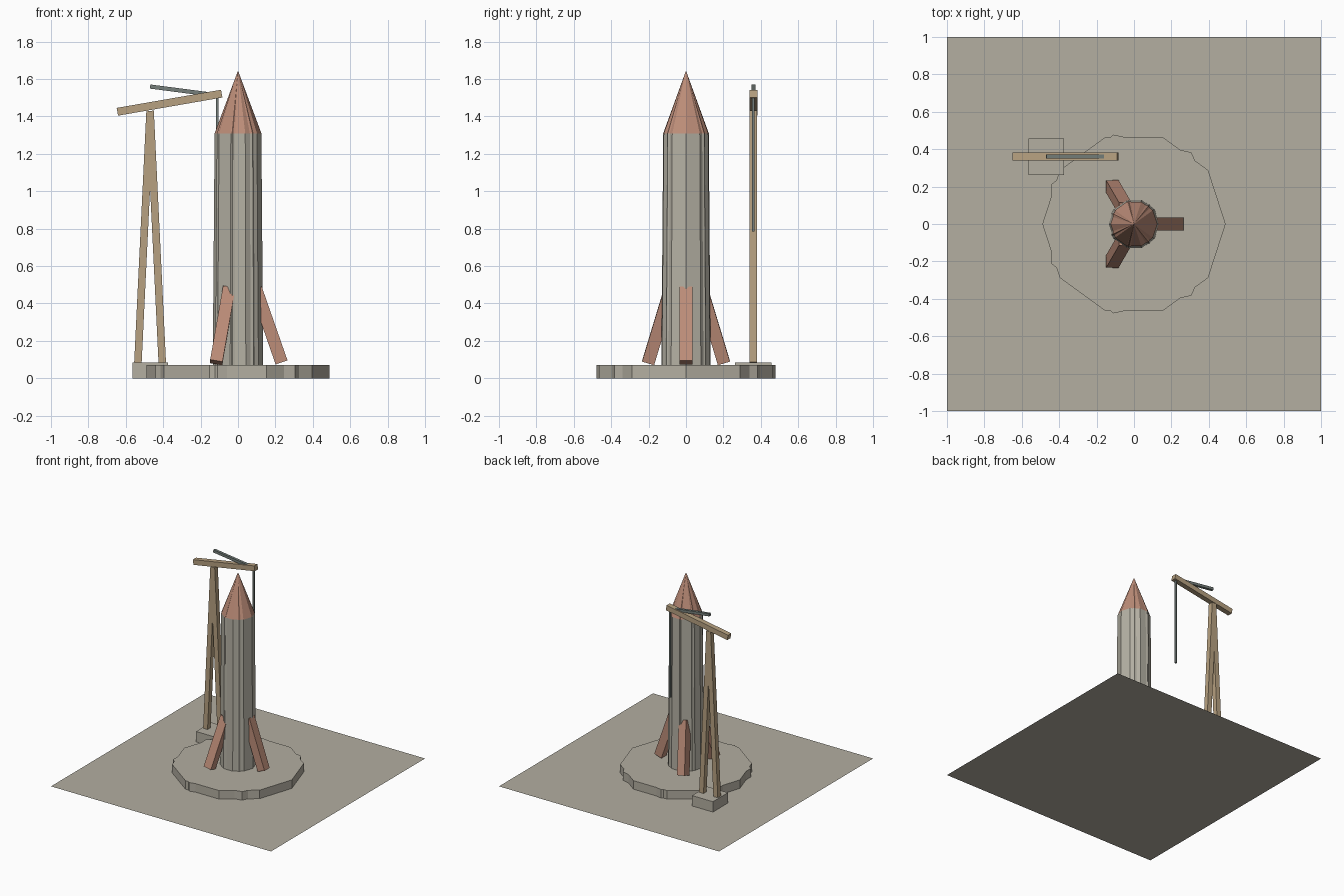
import bpy
import bmesh
from math import cos, sin, pi
from mathutils import Vector, Matrix

cube = bpy.data.objects.get("Cube")
if cube:
    bpy.data.objects.remove(cube, do_unlink=True)


def material(name, srgb):
    color = [(c / 255) ** 2.2 for c in srgb] + [1]
    mat = bpy.data.materials.new(name)
    mat.use_nodes = True
    mat.diffuse_color = color
    mat.node_tree.nodes["Principled BSDF"].inputs["Base Color"].default_value = color
    return mat


concrete = material("concrete", (178, 173, 160))
hull_grey = material("hull grey", (180, 176, 163))
rust = material("rust red", (188, 140, 120))
timber = material("timber", (182, 160, 128))
steel = material("steel", (117, 126, 122))


def finish(name, bm, mat):
    bmesh.ops.recalc_face_normals(bm, faces=bm.faces)
    mesh = bpy.data.meshes.new(name)
    bm.to_mesh(mesh)
    bm.free()
    mesh.materials.append(mat)
    obj = bpy.data.objects.new(name, mesh)
    bpy.context.collection.objects.link(obj)
    return obj


def faceted(name, mat, z0, z1, r0, r1):
    """Ten-sided and seven-sided shells sharing one axis, first corner on +x."""
    bm = bmesh.new()
    for sides in (10, 7):
        def ring(r, z):
            return [bm.verts.new((r * cos(2 * pi * i / sides),
                                  r * sin(2 * pi * i / sides), z))
                    for i in range(sides)]
        low = ring(r0, z0)
        bm.faces.new(low)
        if r1:
            high = ring(r1, z1)
            bm.faces.new(high)
        else:
            tip = bm.verts.new((0, 0, z1))
        for i in range(sides):
            j = (i + 1) % sides
            if r1:
                bm.faces.new((low[i], low[j], high[j], high[i]))
            else:
                bm.faces.new((low[i], low[j], tip))
    return finish(name, bm, mat)


def beam(name, mat, start, end, width):
    """Square bar running between two points."""
    a, b = Vector(start), Vector(end)
    along = b - a
    # lean the bar in the shortest way from vertical
    turn = Vector((0, 0, 1)).rotation_difference(along).to_matrix().to_4x4()
    bm = bmesh.new()
    bmesh.ops.create_cube(bm, size=1, matrix=(
        Matrix.Translation((a + b) / 2) @ turn
        @ Matrix.Diagonal((width, width, along.length, 1))))
    return finish(name, bm, mat)


# Ground sheet
bm = bmesh.new()
bmesh.ops.create_grid(bm, x_segments=1, y_segments=1, size=1)
finish("ground", bm, concrete)

# Launch pad and rocket
faceted("launch_pad", concrete, 0, 0.07, 0.49, 0.49)
faceted("rocket_body", hull_grey, 0.07, 1.31, 0.135, 0.125)
faceted("nose_cone", rust, 1.31, 1.645, 0.125, 0)

# Three leaning fins
for i in range(3):
    c, s = cos(2 * pi * i / 3), sin(2 * pi * i / 3)
    beam(f"fin_{i + 1}", rust,
         (0.233 * c, 0.233 * s, 0.085), (0.095 * c, 0.095 * s, 0.48), 0.067)

# Crane footing
CX, CY = -0.47, 0.36
bm = bmesh.new()
bmesh.ops.create_cube(bm, size=1, matrix=(
    Matrix.Translation((CX, CY, 0.0425)) @ Matrix.Diagonal((0.19, 0.195, 0.085, 1))))
finish("crane_footing", bm, concrete)

# Crane legs, boom, stay and cable
for side, name in ((-1, "right"), (1, "left")):
    beam(f"crane_leg_{name}", timber,
         (CX + side * 0.065, CY, 0.085), (CX, CY, 1.43), 0.04)
beam("crane_boom", timber, (-0.645, CY, 1.425), (-0.087, CY, 1.522), 0.042)
beam("crane_stay", steel, (CX, CY, 1.56), (-0.11, CY, 1.513), 0.022)
beam("hoist_cable", steel, (-0.11, CY, 0.785), (-0.11, CY, 1.51), 0.014)
